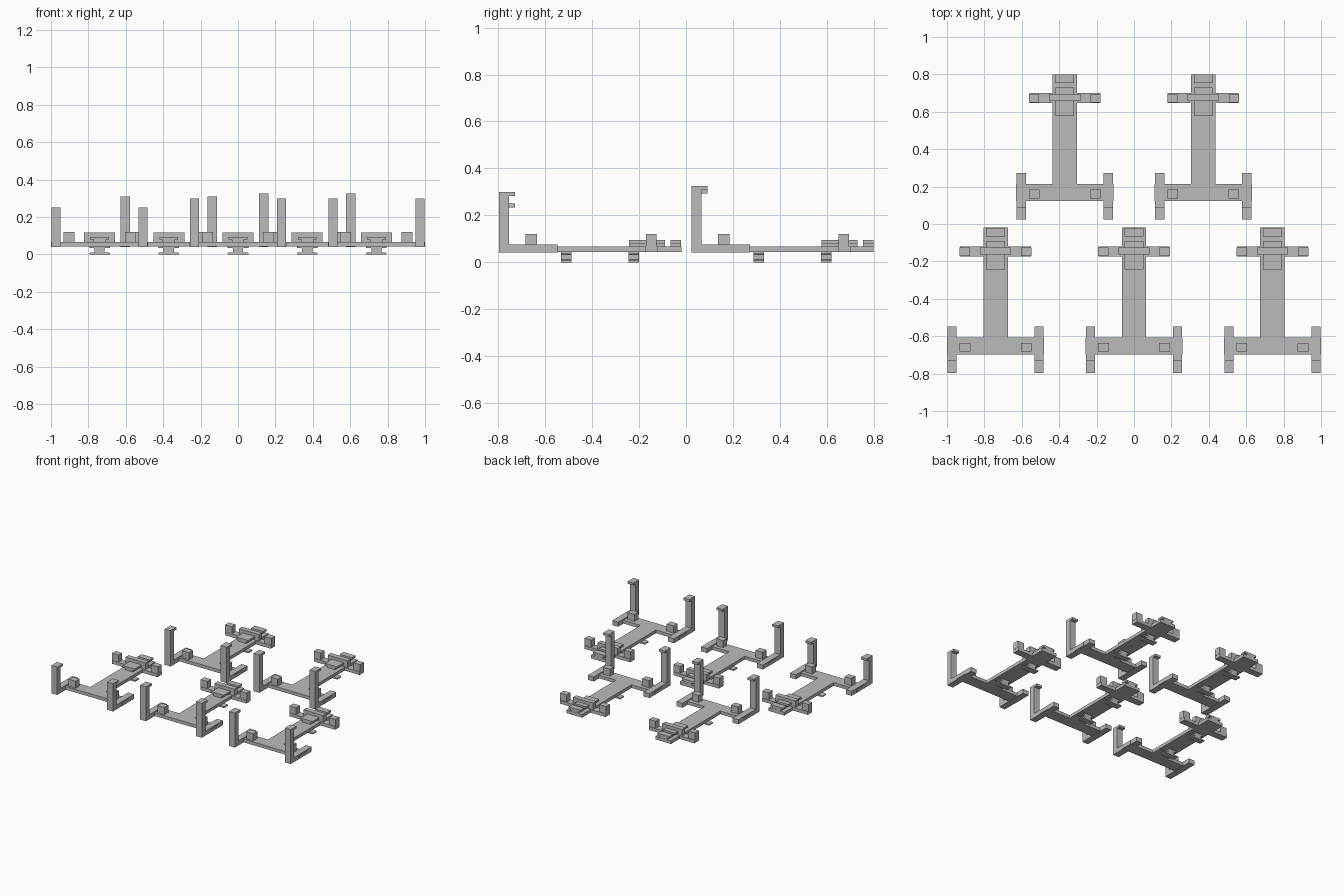
import bpy, bmesh
from mathutils import Vector

cube = bpy.data.objects.get("Cube")
if cube:
    bpy.data.objects.remove(cube, do_unlink=True)

grey = bpy.data.materials.new("plain grey")
grey.use_nodes = True
GREY = (0.5, 0.5, 0.5, 1)
grey.diffuse_color = GREY
grey.node_tree.nodes["Principled BSDF"].inputs["Base Color"].default_value = GREY


def prism(name, points, start, end, axis, origin):
    """Extrude a closed profile along x (points are y, z) or y (points are x, z)."""
    bm = bmesh.new()
    if axis == "x":
        verts = [bm.verts.new((start, a, b)) for a, b in points]
        move = Vector((end - start, 0, 0))
    else:
        verts = [bm.verts.new((a, start, b)) for a, b in points]
        move = Vector((0, end - start, 0))
    face = bm.faces.new(verts)
    new = bmesh.ops.extrude_face_region(bm, geom=[face])["geom"]
    bmesh.ops.translate(bm, vec=move, verts=[v for v in new if isinstance(v, bmesh.types.BMVert)])
    bmesh.ops.recalc_face_normals(bm, faces=bm.faces)
    mesh = bpy.data.meshes.new(name)
    bm.to_mesh(mesh)
    bm.free()
    mesh.materials.append(grey)
    obj = bpy.data.objects.new(name, mesh)
    obj.location = origin
    bpy.context.collection.objects.link(obj)


def box(name, x0, x1, y0, y1, z0, z1, origin):
    prism(name, [(x0, z0), (x1, z0), (x1, z1), (x0, z1)], y0, y1, "y", origin)


def mirrored(half):
    """Complete a right-hand profile to a symmetric one."""
    return half + [(-x, z) for x, z in reversed(half)]


BOTTOM, DECK = 0.043, 0.067
FOOT = mirrored([(0.055, 0), (0.055, 0.009), (0.027, 0.012), (0.027, 0.033),
                 (0.055, 0.036), (0.055, BOTTOM)])
RAIL = mirrored([(0.033, DECK), (0.033, 0.08), (0.05, 0.08), (0.05, 0.094)])


def bracket(x, y, height):
    o = (x, y, 0)
    # flat frame
    box("centre_beam", -0.065, 0.065, -0.61, -0.02, BOTTOM, DECK, o)
    box("front_crossbar", -0.26, 0.26, -0.697, -0.607, BOTTOM, DECK, o)
    box("rear_crossbar", -0.19, 0.19, -0.173, -0.12, BOTTOM, DECK, o)

    # hooked arms and stop blocks on both sides
    arm = [(-0.797, 0.041), (-0.547, 0.041), (-0.547, 0.075), (-0.755, 0.075),
           (-0.755, height - 0.017), (-0.729, height - 0.017),
           (-0.729, height), (-0.797, height)]
    for s, side in ((1, "left"), (-1, "right")):
        prism(side + "_hooked_arm", arm, s * 0.208, s * 0.257, "x", o)
        box(side + "_front_block", s * 0.135, s * 0.192, -0.683, -0.635, DECK, 0.12, o)
        box(side + "_rear_block", s * 0.137, s * 0.192, -0.17, -0.125, DECK, 0.12, o)

    # rear rails and the bar across them
    box("clamp_bar", -0.083, 0.083, -0.162, -0.125, DECK, 0.117, o)
    for start, end in ((-0.243, -0.162), (-0.125, -0.09), (-0.066, -0.021)):
        prism("rail", RAIL, start, end, "y", o)

    # feet
    for start in (-0.532, -0.245):
        prism("foot", FOOT, start, start + 0.045, "y", o)


# three brackets in front, two behind, with differing arm heights
for bx, by, h in ((-0.74, 0, 0.25), (0, 0, 0.3), (0.74, 0, 0.3),
                  (-0.37, 0.82, 0.31), (0.37, 0.82, 0.325)):
    bracket(bx, by, h)
